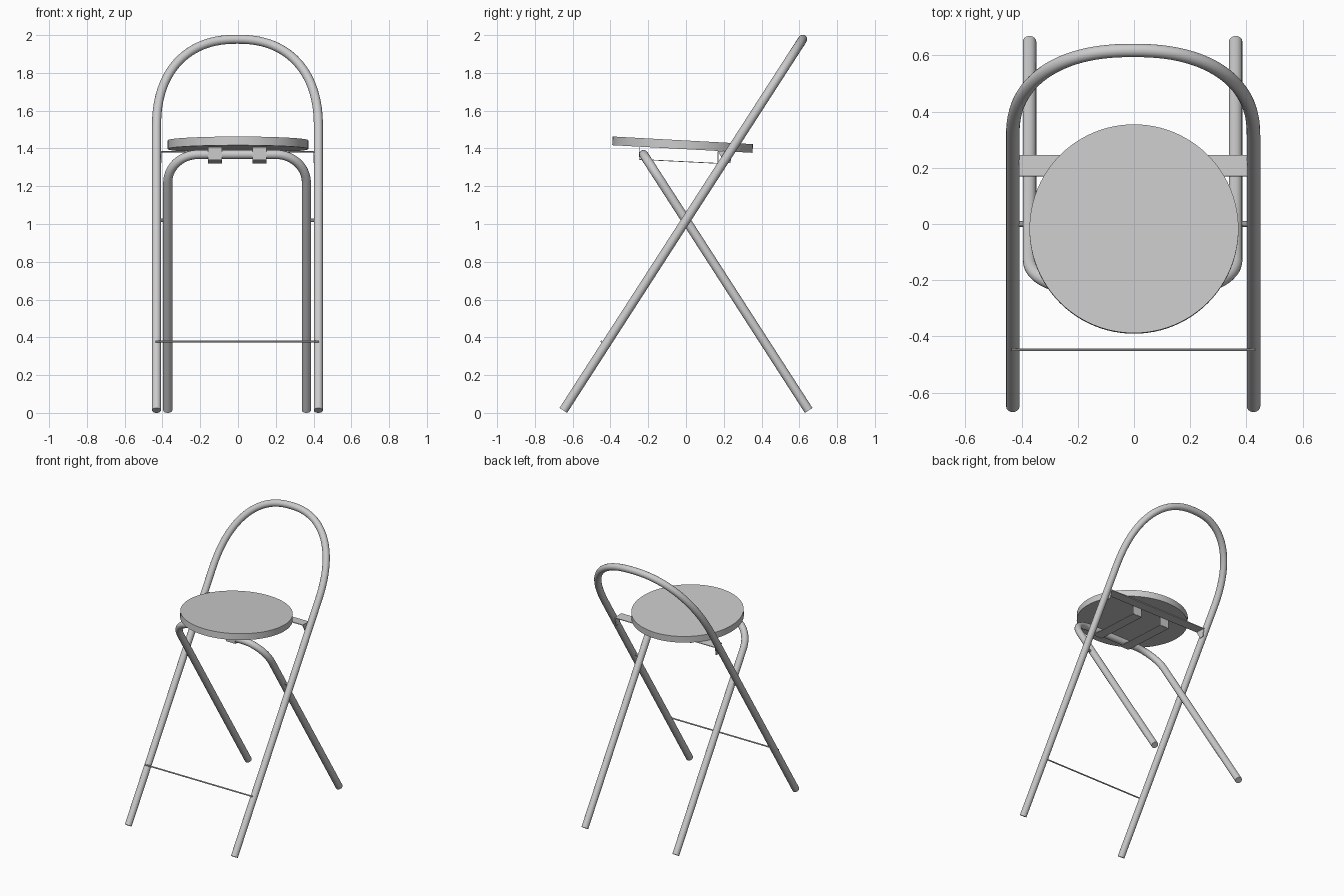
import bpy, bmesh, math
from mathutils import Vector

if "Cube" in bpy.data.objects:
    bpy.data.objects.remove(bpy.data.objects["Cube"])

RUN, RISE, CROSS_Z = 0.645, 1.0, 1.02   # leg slope and crossing height


def smooth(obj):
    bpy.ops.object.select_all(action='DESELECT')
    obj.select_set(True)
    bpy.context.view_layer.objects.active = obj
    bpy.ops.object.shade_smooth_by_angle(angle=math.radians(35))


def tube(name, points, radius, res=6):
    cu = bpy.data.curves.new(name, 'CURVE')
    cu.dimensions = '3D'
    cu.bevel_depth = radius
    cu.bevel_resolution = res
    cu.use_fill_caps = True
    sp = cu.splines.new('POLY')
    sp.points.add(len(points) - 1)
    for p, co in zip(sp.points, points):
        p.co = (*co, 1)
    obj = bpy.data.objects.new(name, cu)
    bpy.context.collection.objects.link(obj)
    bpy.ops.object.select_all(action='DESELECT')
    obj.select_set(True)
    bpy.context.view_layer.objects.active = obj
    bpy.ops.object.convert(target='MESH')
    smooth(bpy.context.object)


def plate(name, quad, thickness):
    """Thin plate from four corners, thickened about its middle."""
    bm = bmesh.new()
    n = (Vector(quad[1]) - Vector(quad[0])).cross(Vector(quad[2]) - Vector(quad[0])).normalized()
    f = bm.faces.new([bm.verts.new(Vector(q) - n * thickness / 2) for q in quad])
    ext = bmesh.ops.extrude_face_region(bm, geom=[f], use_keep_orig=True)['geom']
    bmesh.ops.translate(bm, vec=n * thickness, verts=[g for g in ext if isinstance(g, bmesh.types.BMVert)])
    bmesh.ops.recalc_face_normals(bm, faces=bm.faces)
    me = bpy.data.meshes.new(name)
    bm.to_mesh(me)
    bm.free()
    bpy.context.collection.objects.link(bpy.data.objects.new(name, me))


def hoop(half, cx, z0, z_bend, z_top, flat, power, lean, steps=28):
    """Inverted U on a leaning plane: straight legs, superelliptic corners."""
    pts = [(half, z0)]
    for i in range(steps + 1):
        a = math.pi / 2 * i / steps
        c, s = max(math.cos(a), 0) ** (2 / power), math.sin(a) ** (2 / power)
        pts.append((flat + (half - flat) * c, z_bend + (z_top - z_bend) * s))
    left = [(-x, z) for x, z in reversed(pts) if x > 1e-6]
    return [(cx + x, lean * (z - CROSS_Z) * RUN / RISE, z) for x, z in pts + left]


# Front legs and backrest hoop, rear leg hoop
tube("front_leg_back_hoop", hoop(0.4285, -0.003, 0.013, 1.51, 1.978, 0.0, 2.3, 1), 0.024)
tube("rear_leg_hoop", hoop(0.367, -0.005, 0.013, 1.22, 1.368, 0.205, 2, -1, 14), 0.024)

# Round seat, tipped slightly backward
bpy.ops.mesh.primitive_cylinder_add(vertices=96, radius=0.372, depth=0.046,
                                    location=(0, -0.018, 1.42), rotation=(math.radians(-3.1), 0, 0))
seat = bpy.context.object
seat.name = "seat"
smooth(seat)

# Footrest rod
tube("footrest_rod", [(-0.436, -0.448, 0.378), (0.43, -0.448, 0.378)], 0.005, 3)

# Cross strap beneath the back of the seat
plate("cross_strap", [(-0.41, 0.17, 1.384), (0.404, 0.17, 1.384),
                      (0.404, 0.245, 1.380), (-0.41, 0.245, 1.380)], 0.005)

for side, label in ((-1, "left"), (1, "right")):
    # Strap end flange against the front leg tube
    x = side * 0.404 - 0.003
    plate(f"strap_flange_{label}", [(x, 0.17, 1.384), (x, 0.245, 1.380),
                                    (x, 0.235, 1.322), (x, 0.205, 1.322)], 0.005)
    # Pivot pin where the legs cross
    tube(f"pivot_pin_{label}", [(side * 0.37 - 0.004, 0, CROSS_Z), (side * 0.42 - 0.004, 0, CROSS_Z)], 0.01, 3)
    # U-shaped seat runner: front lip, long bottom, rear lip
    a, b = side * 0.118 - 0.041, side * 0.118 + 0.033
    path = [(-0.247, 1.408), (-0.247, 1.342), (0.17, 1.321), (0.17, 1.384)]
    for part, (p, q) in zip(("front_lip", "bottom", "rear_lip"), zip(path, path[1:])):
        plate(f"runner_{part}_{label}", [(a, *p), (b, *p), (b, *q), (a, *q)], 0.004)
